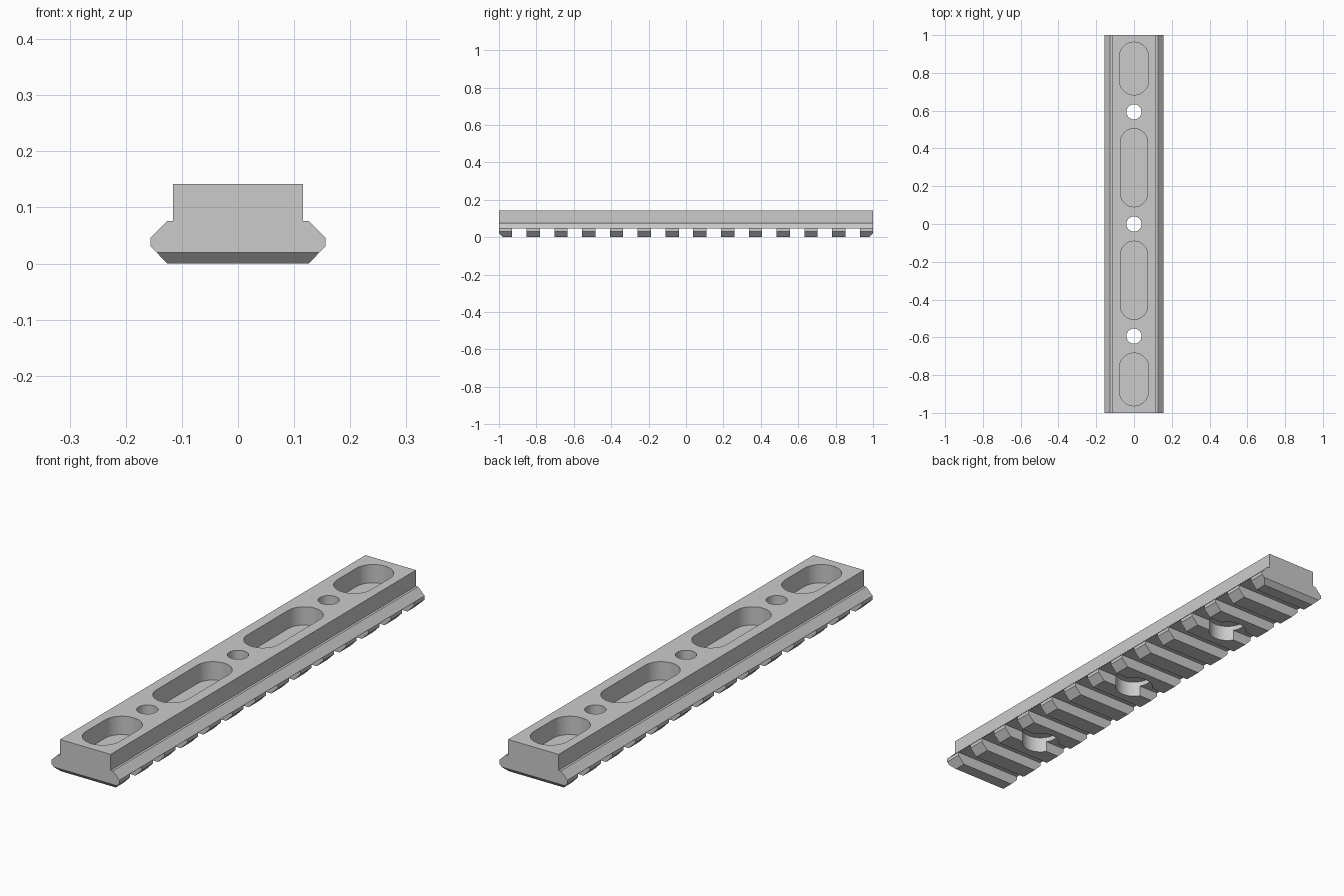
import bpy, bmesh, math
from mathutils import Vector

if "Cube" in bpy.data.objects:
    bpy.data.objects.remove(bpy.data.objects["Cube"], do_unlink=True)

PITCH = 0.1484
SLOT_WIDTH = 0.0775
SLOT_TOP = 0.0455
POCKET_FLOOR = 0.066

grey = bpy.data.materials.new("plain grey")
grey.use_nodes = True
colour = (0.6, 0.6, 0.6, 1)
grey.diffuse_color = colour
grey.node_tree.nodes["Principled BSDF"].inputs["Base Color"].default_value = colour


def prism(name, points, offset):
    """Extrude a closed outline along an offset into a solid."""
    bm = bmesh.new()
    face = bm.faces.new([bm.verts.new(p) for p in points])
    moved = bmesh.ops.extrude_face_region(bm, geom=[face])["geom"]
    verts = [v for v in moved if isinstance(v, bmesh.types.BMVert)]
    bmesh.ops.translate(bm, verts=verts, vec=Vector(offset))
    bmesh.ops.recalc_face_normals(bm, faces=bm.faces)
    mesh = bpy.data.meshes.new(name)
    bm.to_mesh(mesh)
    bm.free()
    obj = bpy.data.objects.new(name, mesh)
    bpy.context.collection.objects.link(obj)
    mesh.materials.append(grey)
    return obj


def stadium(name, y, radius, straight, z0, z1):
    """Upright round-ended solid; a cylinder when straight is zero."""
    steps = 24
    points = []
    for end in (1, -1):
        for i in range(steps + (straight > 0)):
            a = math.pi * i / steps + (0 if end > 0 else math.pi)
            points.append((radius * math.cos(a),
                           y + end * straight / 2 + radius * math.sin(a), z0))
    return prism(name, points, (0, 0, z1 - z0))


def cut(target, cutter):
    """Subtract the cutter and discard it."""
    mod = target.modifiers.new("cut", "BOOLEAN")
    mod.operation = "DIFFERENCE"
    mod.solver = "EXACT"
    mod.object = cutter
    cutter.hide_render = True
    bpy.ops.object.select_all(action="DESELECT")
    bpy.context.view_layer.objects.active = target
    target.select_set(True)
    bpy.ops.object.modifier_apply(modifier=mod.name)
    bpy.data.objects.remove(cutter, do_unlink=True)


# Rail body: dovetail cross-section with a raised block on top
half = [(0.126, 0), (0.156, 0.031), (0.156, 0.046),
        (0.126, 0.076), (0.116, 0.076), (0.116, 0.142)]
section = half + [(-x, z) for x, z in reversed(half)]
rail = prism("accessory_rail", [(x, -1, z) for x, z in section], (0, 2, 0))

# Chamfer along the bottom edge of both ends
bm = bmesh.new()
bm.from_mesh(rail.data)
for side in (-1, 1):
    result = bmesh.ops.bisect_plane(
        bm, geom=bm.verts[:] + bm.edges[:] + bm.faces[:],
        plane_co=(0, side, 0.02), plane_no=(0, side, -1), clear_outer=True)
    rim = [e for e in result["geom_cut"] if isinstance(e, bmesh.types.BMEdge)]
    bmesh.ops.holes_fill(bm, edges=rim, sides=0)
bmesh.ops.recalc_face_normals(bm, faces=bm.faces)
bm.to_mesh(rail.data)
bm.free()

# Cross slots along the underside
for i in range(-6, 7):
    y0 = i * PITCH - SLOT_WIDTH / 2
    outline = [(-0.3, y0, -0.1), (0.3, y0, -0.1),
               (0.3, y0, SLOT_TOP), (-0.3, y0, SLOT_TOP)]
    cut(rail, prism("slot_cutter", outline, (0, SLOT_WIDTH, 0)))

# Screw holes with counterbores from below
for i in (-4, 0, 4):
    cut(rail, stadium("counterbore_cutter", i * PITCH, 0.075, 0, -0.1, POCKET_FLOOR))
    cut(rail, stadium("hole_cutter", i * PITCH, 0.04, 0, -0.1, 0.3))

# Round-ended pockets in the top
for side in (-1, 1):
    cut(rail, stadium("end_pocket_cutter", side * 0.823, 0.077, 0.125, POCKET_FLOOR, 0.3))
    cut(rail, stadium("middle_pocket_cutter", side * 0.298, 0.072, 0.27, POCKET_FLOOR, 0.3))

# Smooth round walls, keep machined edges sharp
rail.select_set(True)
bpy.context.view_layer.objects.active = rail
bpy.ops.object.shade_smooth_by_angle(angle=math.radians(30))
